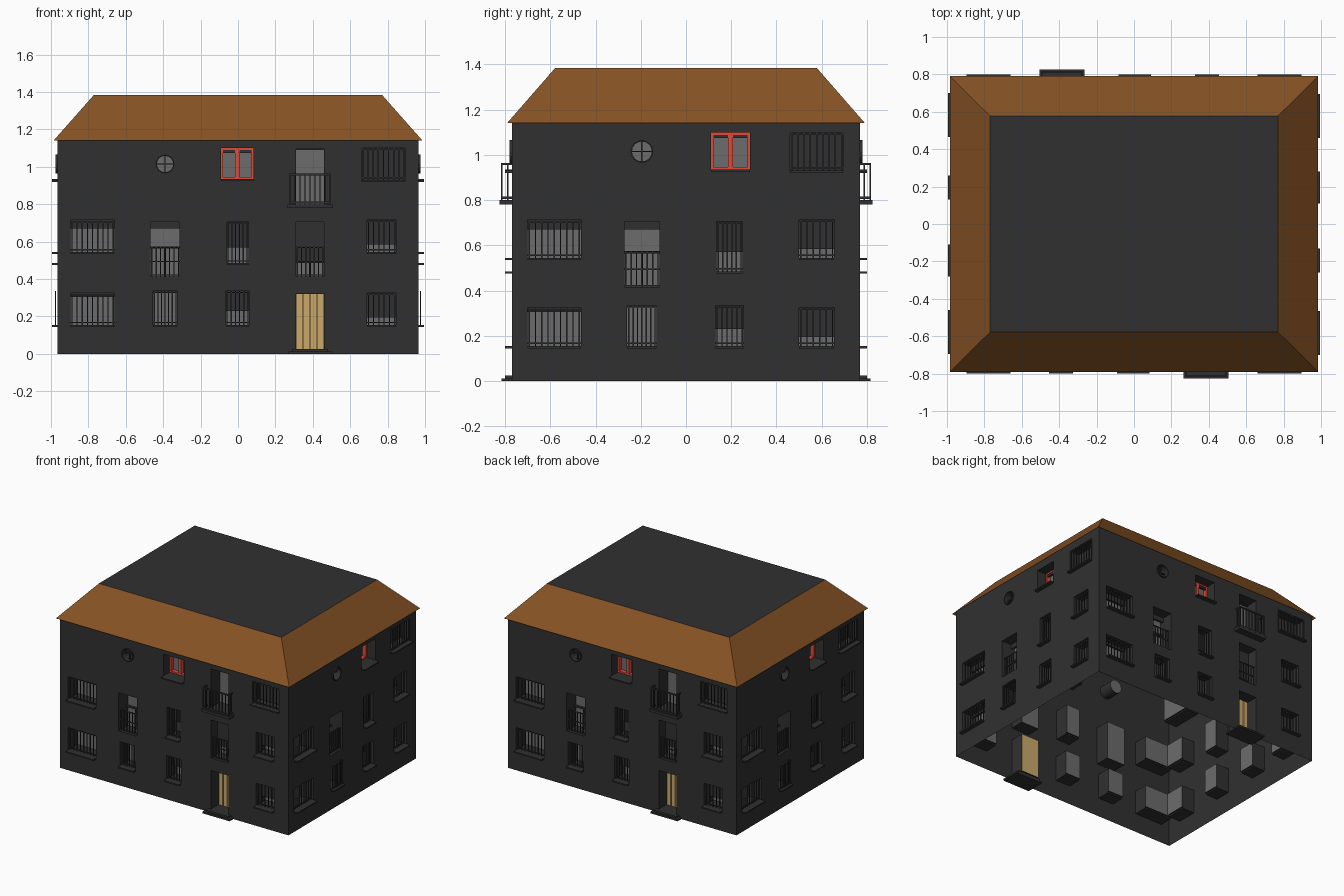
import bpy, bmesh
from math import pi, sin, cos
from mathutils import Matrix, Vector

if "Cube" in bpy.data.objects:
    bpy.data.objects.remove(bpy.data.objects["Cube"])

def material(name, rgb):
    m = bpy.data.materials.new(name)
    m.diffuse_color = (*rgb, 1)
    m.use_nodes = True
    m.node_tree.nodes["Principled BSDF"].inputs["Base Color"].default_value = m.diffuse_color
    return m

DARK = material("dark_grey", (0.03, 0.03, 0.03))
GLASS = material("pane_grey", (0.15, 0.15, 0.15))
RED = material("red", (0.75, 0.07, 0.04))
TAN = material("tan", (0.6, 0.4, 0.15))
BROWN = material("brown", (0.24, 0.085, 0.018))
DEPTH = 0.11

def finish(bm, name, mats, matrix=Matrix()):
    me = bpy.data.meshes.new(name)
    bm.transform(matrix)
    bm.to_mesh(me)
    bm.free()
    for m in mats:
        me.materials.append(m)
    ob = bpy.data.objects.new(name, me)
    bpy.context.collection.objects.link(ob)
    return ob

# Openings: kind, u0, u1, z0, z1, shutter bottom, bar count, bar top, bar offset from wall
def openings(front):
    s = 0 if front else 0.195          # the side walls use a tighter column spacing
    a, c, e = -0.895 + s, (-0.065 if front else 0.13), (0.69 if front else 0.50)
    m, t = (-0.39 if front else -0.195), (0.66 if front else 0.46)
    red = -0.09 if front else 0.11
    ops = [
        ("win", a, a + .235, .155, .325, .305, 9, .32, -.02),
        ("win", m - .065, m + .065, .155, .335, .325, 7, .335, -.02 if front else .01),
        ("win", c, c + .125, .155, .335, .23, 6, .335, -.02),
        ("win", e, e + .155, .155, .325, .195, 6, .325, -.02),
        ("win", a, a + .235, .545, .715, .67, 9, .71, -.02),
        ("french", m - .078, m + .078, .415, .705, .67, 7, .575, -.02),
        ("win", c + .005, c + .12, .485, .705, .57, 6, .705, -.02),
        ("win", e, e + .155, .545, .715, .585, 6, .715, -.02),
        ("round", m - .05, m + .05, .965, 1.065, 0, 0, 0, 0),
        ("red", red, red + .172, .935, 1.1, 1.075, 0, 0, 0),
        ("win", t, t + .235, .93, 1.1, .93, 9, 1.1, -.005),
    ]
    if front:
        ops += [
            ("door", .31, .46, .025, .32, 0, 0, 0, 0),
            ("french", .31, .46, .415, .705, .485, 7, .575, -.02),
            ("balcony", .31, .46, .80, 1.095, 1.09, 0, 0, 0),
        ]
    return ops

def outline(kind, u0, u1, z0, z1):
    if kind == "round":
        u, z, r = (u0 + u1) / 2, (z0 + z1) / 2, (u1 - u0) / 2
        return [(u + r * cos(k * pi / 8), z + r * sin(k * pi / 8)) for k in range(16)]
    return [(u0, z0), (u1, z0), (u1, z1), (u0, z1)]

def build_wall(side, angle, half, dist):
    parts = {}

    def part(n):
        if n not in parts:
            parts[n] = bmesh.new()
        return parts[n]

    def pt(u, d, z):
        return Vector((u, -dist - d, z))

    def box(n, u0, u1, d0, d1, z0, z1):
        mat = Matrix.Translation(pt((u0 + u1) / 2, (d0 + d1) / 2, (z0 + z1) / 2)) \
            @ Matrix.Diagonal((u1 - u0, d1 - d0, z1 - z0, 1))
        bmesh.ops.create_cube(part(n), size=1, matrix=mat)

    def bars(n, u0, u1, d, z0, z1, count, w=.006):
        for k in range(count):
            u = u0 + w / 2 + (u1 - u0 - w) * k / (count - 1)
            box(n, u - w / 2, u + w / 2, d - w / 2, d + w / 2, z0, z1)

    ops = openings(side in ("front", "back"))

    # wall sheet with holes
    wall = part("wall")
    edges = []
    for loop in [[(-half, 0), (half, 0), (half, 1.16), (-half, 1.16)]] + [outline(*o[:5]) for o in ops]:
        vs = [wall.verts.new(pt(u, 0, z)) for u, z in loop]
        edges += [wall.edges.new((vs[i - 1], vs[i])) for i in range(len(vs))]
    bmesh.ops.triangle_fill(wall, use_beauty=True, use_dissolve=False, edges=edges, normal=(0, -1, 0))

    for kind, u0, u1, z0, z1, shut, n, top, off in ops:
        # recess sides and the pane closing them
        loop = outline(kind, u0, u1, z0, z1)
        rv, pane = part("recess"), part("door" if kind == "door" else "pane")
        f = [rv.verts.new(pt(u, 0, z)) for u, z in loop]
        b = [rv.verts.new(pt(u, -DEPTH, z)) for u, z in loop]
        for i in range(len(loop)):
            rv.faces.new((f[i - 1], b[i - 1], b[i], f[i]))
        pane.faces.new([pane.verts.new(pt(u, -DEPTH, z)) for u, z in loop])
        um, zm = (u0 + u1) / 2, (z0 + z1) / 2

        # roller shutters and sills
        if shut:
            box("shutter", u0, u1, -.095, -.08, shut, z1)
        if kind in ("win", "red"):
            box("sill", u0, u1, -.10, .03, z0 - .01, z0)

        # window grilles and railings
        if n:
            bars("bars", u0 + .004, u1 - .004, off, z0, top, n)
            rails = (z0 + .012, top - .006) if kind == "win" else (z0 + .006, (z0 + top) / 2, top - .006)
            for z in rails:
                box("bars", u0, u1, off - .003, off + .003, z - .003, z + .003)
        if kind == "french":
            box("bars", um - .005, um + .005, -.105, -.09, z0, top)
            box("bars", u0, u1, -.105, -.09, top - .012, top)

        if kind == "round":
            # ring and cross of the round window
            ring = part("round_frame")
            rows = []
            for r, d in ((1, -.03), (1, .01), (.88, .01), (.88, -.03)):
                rows.append([ring.verts.new(pt(um + (u - um) * r, d, zm + (z - zm) * r)) for u, z in loop])
            for p, q in zip(rows, rows[1:]):
                for i in range(len(loop)):
                    ring.faces.new((p[i - 1], p[i], q[i], q[i - 1]))
            box("round_frame", u0, u1, -.03, -.02, zm - .003, zm + .003)
            box("round_frame", um - .003, um + .003, -.03, -.02, z0, z1)
        elif kind == "red":
            # two-leaf red frame
            w = .011
            for a, c in ((u0, u0 + w), (um - w, um + w), (u1 - w, u1)):
                box("red_frame", a, c, -.105, -.075, z0, z1)
            for a, c in ((z0, z0 + w), (z1 - w, z1)):
                box("red_frame", u0, u1, -.105, -.075, a, c)
        elif kind == "door":
            # door planks and step
            w = (u1 - u0) / 4
            for k in range(4):
                box("door", u0 + k * w + .003, u0 + (k + 1) * w - .003, -.108, -.092, z0, z1)
            box("step", .29, .48, -.1, .03, .012, .025)
            box("step", .27, .50, -.1, .045, 0, .012)
        elif kind == "balcony":
            # balcony slab, railing and corner bars
            a, c, d = .275, .495, .045
            box("balcony", a - .01, c + .01, -.1, d + .01, .78, .80)
            bars("balcony", a, c, d, .80, .965, 9)
            for z in (.81, .96):
                box("balcony", a, c, d - .004, d + .004, z - .005, z + .005)
                for u in (a, c - .006):
                    box("balcony", u, u + .006, 0, d, z - .005, z + .005)
            for u in (a, c - .006):
                box("balcony", u, u + .006, .015, .022, .80, .965)

    mats = {"pane": GLASS, "red_frame": RED, "door": TAN}
    for n, bm in parts.items():
        finish(bm, side + "_" + n, [mats.get(n, DARK)], Matrix.Rotation(angle, 4, "Z"))

for k, side in enumerate(("front", "right", "back", "left")):
    build_wall(side, k * pi / 2, *((.965, .77) if k % 2 == 0 else (.77, .965)))

# hipped roof skirt with a flat top
bm = bmesh.new()
corners = ((-1, -1), (1, -1), (1, 1), (-1, 1))
low = [bm.verts.new((x * .985, y * .79, 1.142)) for x, y in corners]
high = [bm.verts.new((x * .77, y * .578, 1.385)) for x, y in corners]
for i in range(4):
    bm.faces.new((low[i - 1], low[i], high[i], high[i - 1]))
bm.faces.new(high).material_index = 1
finish(bm, "roof", [BROWN, DARK])
